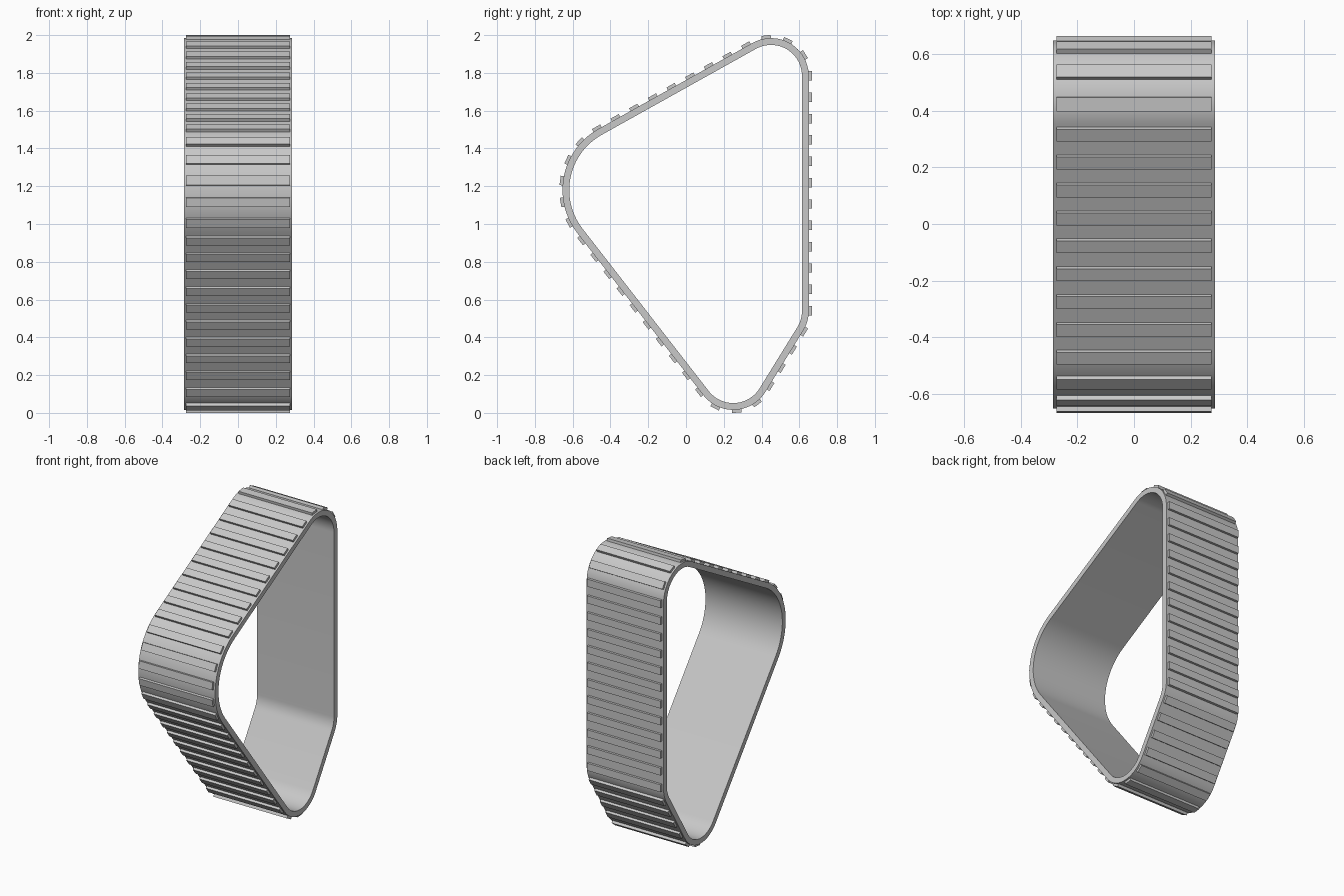
import bpy, bmesh, math
from mathutils import Matrix, Vector

if "Cube" in bpy.data.objects:
    bpy.data.objects.remove(bpy.data.objects["Cube"])

# Outer face of the belt wraps these rollers: (y, z, radius), counter-clockwise
ROLLERS = [(0.45, 1.784, 0.2), (-0.284, 1.18, 0.37), (0.25, 0.216, 0.2), (0.45, 0.54, 0.2)]
THICKNESS = 0.036
BELT_HALF, CLEAT_HALF = 0.287, 0.275
CLEAT_COUNT, CLEAT_LENGTH, CLEAT_RISE, CLEAT_SINK = 46, 0.05, 0.016, 0.012

grey = bpy.data.materials.new("light grey")
grey.use_nodes = True
grey.diffuse_color = (0.58, 0.58, 0.58, 1)
grey.node_tree.nodes["Principled BSDF"].inputs["Base Color"].default_value = (0.58, 0.58, 0.58, 1)


def tangent_angle(a, b):
    """Angle of the outward normal on the straight run from roller a to b."""
    dy, dz = b[0] - a[0], b[1] - a[1]
    return math.atan2(dz, dy) - math.acos((a[2] - b[2]) / math.hypot(dy, dz))


def on_roller(roller, angle):
    normal = Vector((0, math.cos(angle), math.sin(angle)))
    return Vector((0, roller[0], roller[1])) + normal * roller[2], normal


def belt_path():
    """Closed list of (point, normal), dense on the arcs."""
    path = []
    n = len(ROLLERS)
    for i, r in enumerate(ROLLERS):
        start = tangent_angle(ROLLERS[i - 1], r)
        sweep = (tangent_angle(r, ROLLERS[(i + 1) % n]) - start) % math.tau
        steps = max(4, round(sweep / math.radians(5)))
        path += [on_roller(r, start + sweep * k / steps) for k in range(steps + 1)]
    return path


def finish(bm, name):
    bmesh.ops.recalc_face_normals(bm, faces=bm.faces)
    mesh = bpy.data.meshes.new(name)
    bm.to_mesh(mesh)
    bm.free()
    mesh.materials.append(grey)
    obj = bpy.data.objects.new(name, mesh)
    bpy.context.collection.objects.link(obj)
    return obj


path = belt_path()

# Belt: rectangular section swept round the path
bm = bmesh.new()
rings = []
for point, normal in path:
    inner = point - normal * THICKNESS
    rings.append([bm.verts.new(p + Vector((x, 0, 0))) for p, x in (
        (point, -BELT_HALF), (point, BELT_HALF), (inner, BELT_HALF), (inner, -BELT_HALF))])
for i, ring in enumerate(rings):
    before = rings[i - 1]
    for k in range(4):
        j = (k + 1) % 4
        bm.faces.new((before[k], before[j], ring[j], ring[k]))
belt = finish(bm, "belt")
bpy.ops.object.select_all(action='DESELECT')
belt.select_set(True)
bpy.context.view_layer.objects.active = belt
bpy.ops.object.shade_smooth_by_angle(angle=math.radians(30))

# Cleats: evenly spaced bars standing on the belt's outer face
closed = path + path[:1]
lengths = [(b[0] - a[0]).length for a, b in zip(closed, closed[1:])]
pitch = sum(lengths) / CLEAT_COUNT
bm = bmesh.new()
for c in range(CLEAT_COUNT):
    rest, i = c * pitch, 0
    while rest > lengths[i]:
        rest -= lengths[i]
        i += 1
    t = rest / lengths[i]
    point = closed[i][0].lerp(closed[i + 1][0], t)
    normal = closed[i][1].lerp(closed[i + 1][1], t).normalized()
    centre = point + normal * (CLEAT_RISE - CLEAT_SINK) / 2
    turn = Matrix.Rotation(math.atan2(normal.z, normal.y) - math.pi / 2, 4, 'X')
    size = Matrix.Diagonal((2 * CLEAT_HALF, CLEAT_LENGTH, CLEAT_RISE + CLEAT_SINK, 1))
    bmesh.ops.create_cube(bm, size=1, matrix=Matrix.Translation(centre) @ turn @ size)
finish(bm, "cleats")
